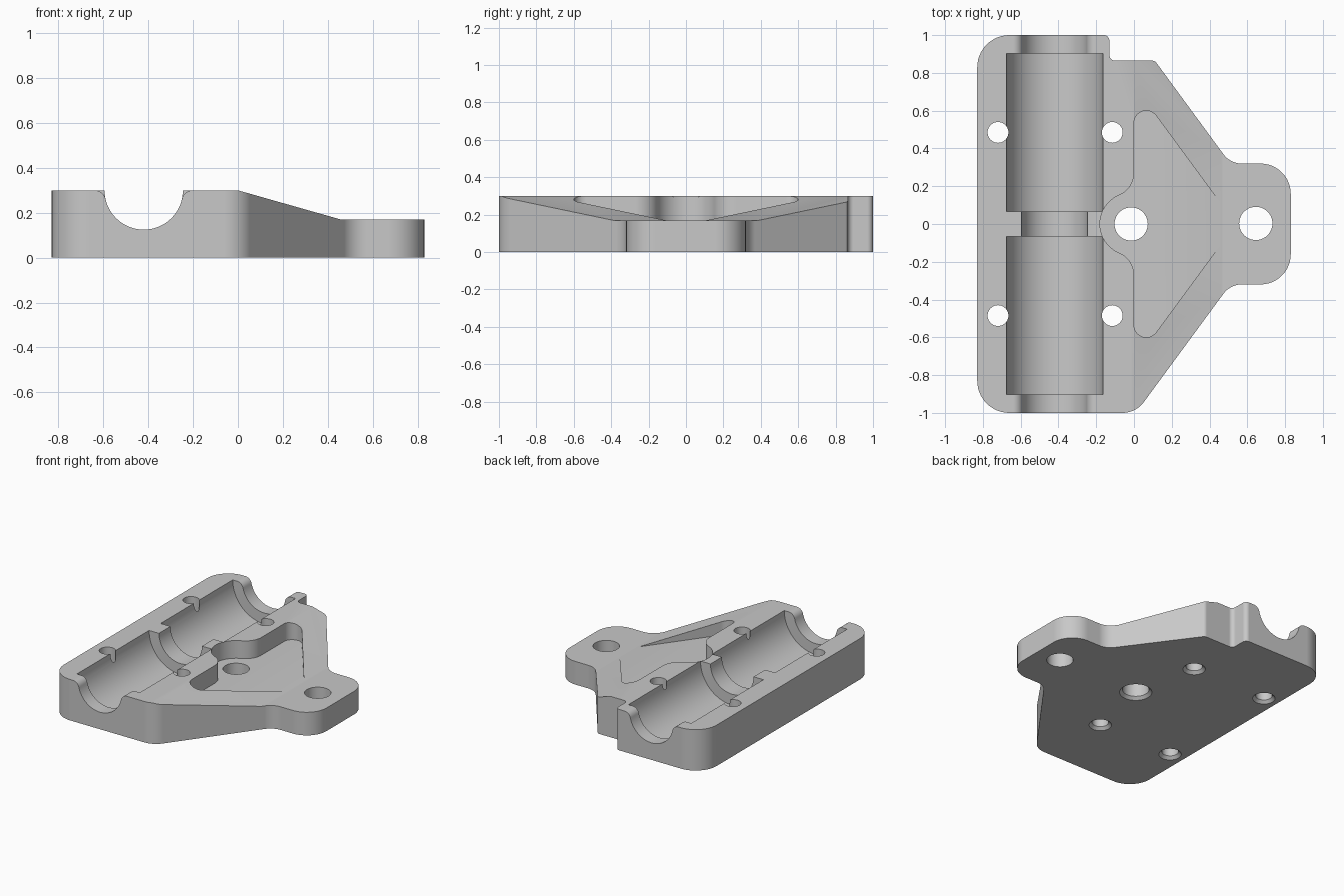
import bpy, bmesh
from math import sin, cos, pi, tan, atan2
from mathutils import Vector

if "Cube" in bpy.data.objects:
    bpy.data.objects.remove(bpy.data.objects["Cube"])

TOP, FLANGE = 0.30, 0.17
BORE_X = -0.42

grey = bpy.data.materials.new("light grey")
grey.use_nodes = True
grey.diffuse_color = (0.58, 0.58, 0.58, 1)
grey.node_tree.nodes["Principled BSDF"].inputs["Base Color"].default_value = grey.diffuse_color


def arc(cx, cy, r, a0, a1, n=16):
    return [(cx + r * cos(a0 + (a1 - a0) * i / n), cy + r * sin(a0 + (a1 - a0) * i / n))
            for i in range(n + 1)]


def rounded(corners, n=12):
    """Polygon of (x, y, radius) corners with filleted vertices."""
    out = []
    for i, (x, y, r) in enumerate(corners):
        p = Vector((x, y))
        a = (Vector(corners[i - 1][:2]) - p).normalized()
        b = (Vector(corners[(i + 1) % len(corners)][:2]) - p).normalized()
        if r == 0:
            out.append((x, y))
            continue
        half = a.angle(b) / 2
        c = p + (a + b).normalized() * r / sin(half)
        s = p + a * r / tan(half) - c
        e = p + b * r / tan(half) - c
        turn = s.angle_signed(e)      # clockwise positive
        start = atan2(s.y, s.x)
        out += arc(c.x, c.y, r, start, start - turn, n)
    return out


def loft(name, rings):
    """Closed solid through matching rings of 3D points."""
    bm = bmesh.new()
    loops = [[bm.verts.new(p) for p in ring] for ring in rings]
    n = len(loops[0])
    for lo, hi in zip(loops, loops[1:]):
        for i in range(n):
            j = (i + 1) % n
            bm.faces.new((lo[i], lo[j], hi[j], hi[i]))
    bm.faces.new(loops[0][::-1])
    bm.faces.new(loops[-1])
    bmesh.ops.recalc_face_normals(bm, faces=bm.faces)
    mesh = bpy.data.meshes.new(name)
    bm.to_mesh(mesh)
    bm.free()
    mesh.materials.append(grey)
    obj = bpy.data.objects.new(name, mesh)
    bpy.context.collection.objects.link(obj)
    return obj


def prism_z(name, pts, z0, z1):
    return loft(name, [[(x, y, z) for x, y in pts] for z in (z0, z1)])


def prism_y(name, pts, y0, y1):
    return loft(name, [[(x, y, z) for x, z in pts] for y in (y0, y1)])


def hole(name, x, y, r, chamfer=0.0):
    levels = [(-0.1, r), (0.5, r)]
    if chamfer:
        levels = [(-0.1, r + chamfer), (0, r + chamfer), (chamfer, r), (0.5, r)]
    return loft(name, [[(px, py, z) for px, py in arc(x, y, rad, 0, 2 * pi, 40)[:-1]]
                       for z, rad in levels])


def trough(name, r, y0, y1):
    pts = arc(BORE_X, TOP, r, pi, 2 * pi, 40)
    return prism_y(name, [(BORE_X - r, 0.5)] + pts + [(BORE_X + r, 0.5)], y0, y1)


# Plate outline with bearing block, tapered sides and mounting tab
outline = rounded([
    (-0.83, -1, 0.17), (0.01, -1, 0.14), (0.51, -0.32, 0.12), (0.83, -0.32, 0.16),
    (0.83, 0.32, 0.16), (0.51, 0.32, 0.12), (0.11, 0.865, 0.03), (-0.13, 0.865, 0.03),
    (-0.13, 1, 0.03), (-0.83, 1, 0.17)])
body = prism_z("bearing_carriage_plate", outline, 0, TOP)

cutters = []

# Sloped top running down to the mounting tab
cutters.append(prism_y("slope_cutter", [(0, TOP), (0.46, FLANGE - 0.0005),
                                        (1, FLANGE - 0.0005), (1, 0.5), (0, 0.5)], -1.2, 1.2))

# Triangular pocket with a round bay at the centre hole
cx, bay, fil, fy = -0.015, 0.165, 0.1275, 0.27
touch = atan2(fy, -fil - cx)
slope, reach = 1.36, 0.733
tip = rounded([(0, fy, 0), (0.5, reach - slope * 0.5, 0), (0, reach, 0.065)])[2:]
upper = [(0.5, reach - slope * 0.5)] + tip
upper += arc(-fil, fy, fil, 0, touch - pi, 10)
lower = [(x, -y) for x, y in reversed(upper)]
pocket = upper + arc(cx, 0, bay, touch, 2 * pi - touch, 32)[1:-1] + lower
cutters.append(prism_z("pocket_cutter", pocket, FLANGE, 0.5))

# Shaft channel through the middle wall, with flared mouths at both ends
cutters.append(trough("shaft_cutter", 0.175, -0.2, 0.2))
lip, r = 0.05, 0.175
d = ((r + lip) ** 2 - lip ** 2) ** 0.5
a = atan2(lip, d)
left = arc(BORE_X - d, TOP - lip, lip, pi / 2, a, 10)
right = [(2 * BORE_X - x, z) for x, z in reversed(left)]
mouth = ([(BORE_X - d, 0.5)] + left + arc(BORE_X, TOP, r, pi + a, 2 * pi - a, 40)[1:-1]
         + right + [(BORE_X + d, 0.5)])
for side in (-1, 1):
    cutters.append(prism_y("mouth_cutter", mouth, side * 0.8, side * 1.2))
    # Bearing seat
    cutters.append(trough("bearing_cutter", 0.255, side * 0.067, side * 0.903))
    # Screw holes beside each seat
    for x in (-0.72, -0.115):
        cutters.append(hole("screw_cutter", x, side * 0.485, 0.055, 0.02))

# Centre hole and tab hole
cutters.append(hole("centre_cutter", cx, 0, 0.088, 0.02))
cutters.append(hole("tab_cutter", 0.645, 0.003, 0.088))

for c in cutters:
    mod = body.modifiers.new(c.name, 'BOOLEAN')
    mod.operation, mod.solver, mod.object = 'DIFFERENCE', 'EXACT', c

# Bake the cuts and discard the helpers
bpy.context.view_layer.update()
result = bpy.data.meshes.new_from_object(body.evaluated_get(bpy.context.evaluated_depsgraph_get()))
body.modifiers.clear()
body.data = result
for c in cutters:
    bpy.data.objects.remove(c)

bpy.ops.object.select_all(action='DESELECT')
body.select_set(True)
bpy.context.view_layer.objects.active = body
bpy.ops.object.shade_smooth_by_angle(angle=0.5)
weighted = body.modifiers.new("even_normals", 'WEIGHTED_NORMAL')
weighted.keep_sharp = True
